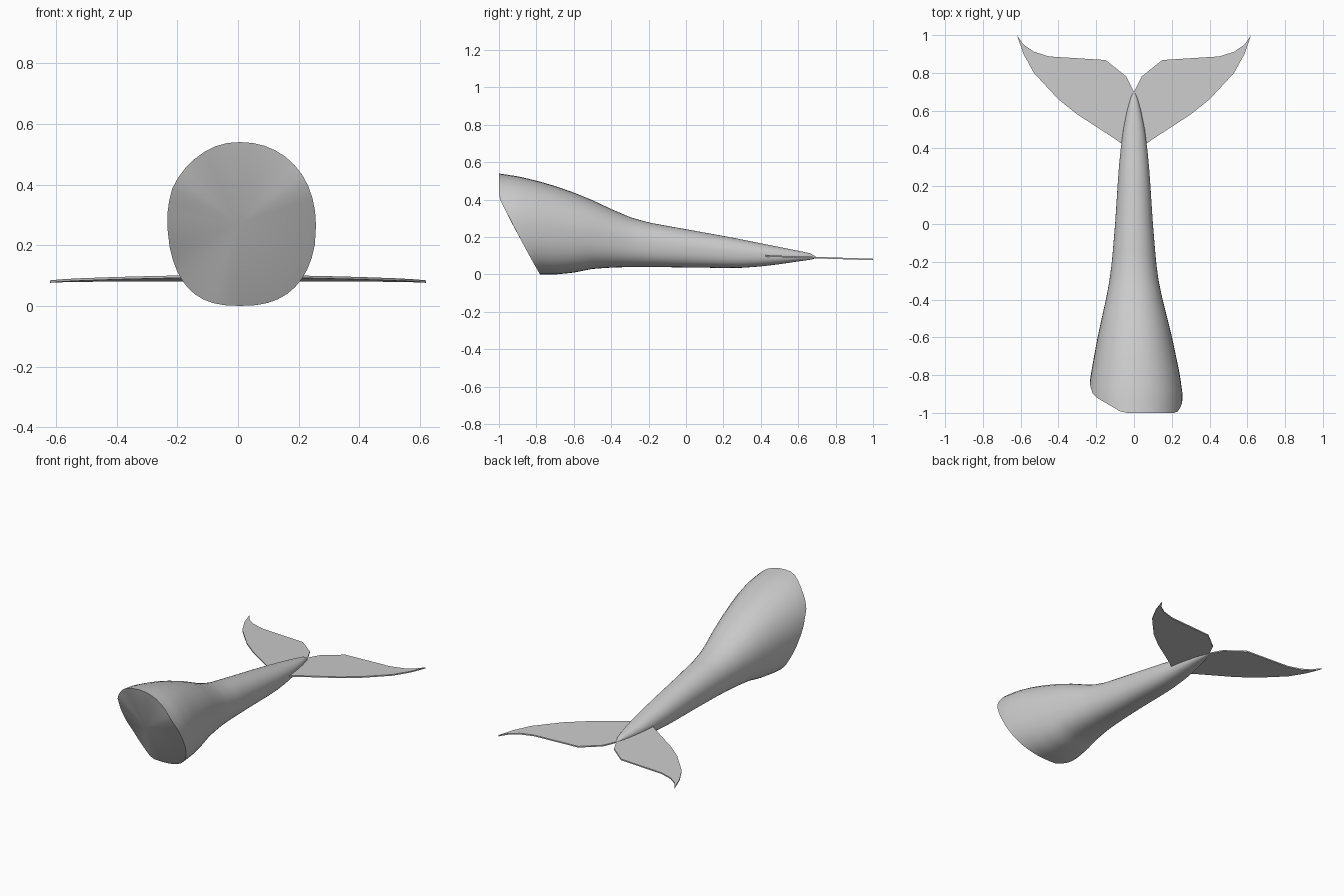
import bpy, bmesh, math

if "Cube" in bpy.data.objects:
    bpy.data.objects.remove(bpy.data.objects["Cube"])

grey = bpy.data.materials.new("whale_grey")
grey.diffuse_color = (0.6, 0.6, 0.6, 1)
grey.use_nodes = True
grey.node_tree.nodes["Principled BSDF"].inputs["Base Color"].default_value = grey.diffuse_color

# Body stations: y, top z, bottom z, half width
STATIONS = [
    (-1.0, .54, .0, .25), (-.9, .525, .0, .25), (-.8, .502, .0, .236),
    (-.7, .473, .0, .217), (-.6, .438, .01, .197), (-.5, .397, .03, .174),
    (-.4, .35, .037, .15), (-.3, .307, .04, .13), (-.2, .278, .04, .117),
    (0, .242, .038, .10), (.2, .206, .035, .087), (.3, .187, .036, .08),
    (.4, .167, .043, .07), (.5, .147, .055, .057), (.6, .127, .07, .037),
    (.67, .112, .08, .017), (.7, .092, .088, .003)]
RING, STEPS = 40, 48


def section(y):
    """Top, bottom and half width at y."""
    for a, b in zip(STATIONS, STATIONS[1:]):
        if y <= b[0]:
            t = max(0, (y - a[0]) / (b[0] - a[0]))
            return [a[i] + t * (b[i] - a[i]) for i in (1, 2, 3)]
    return STATIONS[-1][1:]


def outline(y, angle):
    """Rounded cross-section, a little squarer underneath."""
    top, bottom, half = section(y)
    c, s = math.cos(angle), math.sin(angle)
    power = 2 / (2.1 if s > 0 else 2.5)
    x = math.copysign(abs(c) ** power, c) * half
    z = math.copysign(abs(s) ** power, s) * (top - bottom) / 2
    shift = 0.007 * min(1, max(0, (-.3 - y) / .5))
    return x + shift, z + (top + bottom) / 2


def front_y(x, z):
    """Slanted cut at the front, set back low down and on the left."""
    left = min(1, max(0, (-x - .06) / .17))
    return -1 + .55 * max(0, .40 - z) + .1 * left


def make_object(name, bm):
    bmesh.ops.recalc_face_normals(bm, faces=bm.faces)
    mesh = bpy.data.meshes.new(name)
    bm.to_mesh(mesh)
    bm.free()
    mesh.materials.append(grey)
    ob = bpy.data.objects.new(name, mesh)
    bpy.context.collection.objects.link(ob)
    return ob


# Tapering tail body
bm = bmesh.new()
rings = []
for i in range(STEPS + 1):
    ring = []
    for k in range(RING):
        angle = 2 * math.pi * k / RING
        start = front_y(*outline(-.9, angle))
        y = start + (.7 - start) * i / STEPS
        x, z = outline(y, angle)
        ring.append(bm.verts.new((x, y, z)))
    rings.append(ring)
for a, b in zip(rings, rings[1:]):
    for k in range(RING):
        n = (k + 1) % RING
        bm.faces.new((a[k], a[n], b[n], b[k]))
# Flat front cut and pointed end
hub = bm.verts.new((0, front_y(0, .27), .27))
for k in range(RING):
    bm.faces.new((hub, rings[0][(k + 1) % RING], rings[0][k]))
bm.faces.new(rings[-1])
body = make_object("tail_body", bm)
bpy.context.view_layer.objects.active = body
body.select_set(True)
bpy.ops.object.shade_smooth_by_angle(angle=math.radians(35))

# Thin flukes, mirrored left and right
FLUKE = [(0, .40), (.06, .42), (.1, .45), (.2, .515), (.3, .58), (.4, .66),
         (.47, .735), (.53, .80), (.585, .90), (.62, 1.0), (.585, .95),
         (.53, .912), (.45, .887), (.15, .868), (.04, .78), (0, .70)]
for name, side in (("right_fluke", 1), ("left_fluke", -1)):
    bm = bmesh.new()
    layers = []
    for drop in (0, .008):
        layers.append([bm.verts.new((side * x, y, .104 - .033 * (y - .4) - drop))
                       for x, y in FLUKE])
    upper, lower = layers
    bm.faces.new(upper)
    bm.faces.new(lower[::-1])
    for k in range(len(FLUKE)):
        n = (k + 1) % len(FLUKE)
        bm.faces.new((upper[k], lower[k], lower[n], upper[n]))
    make_object(name, bm)
